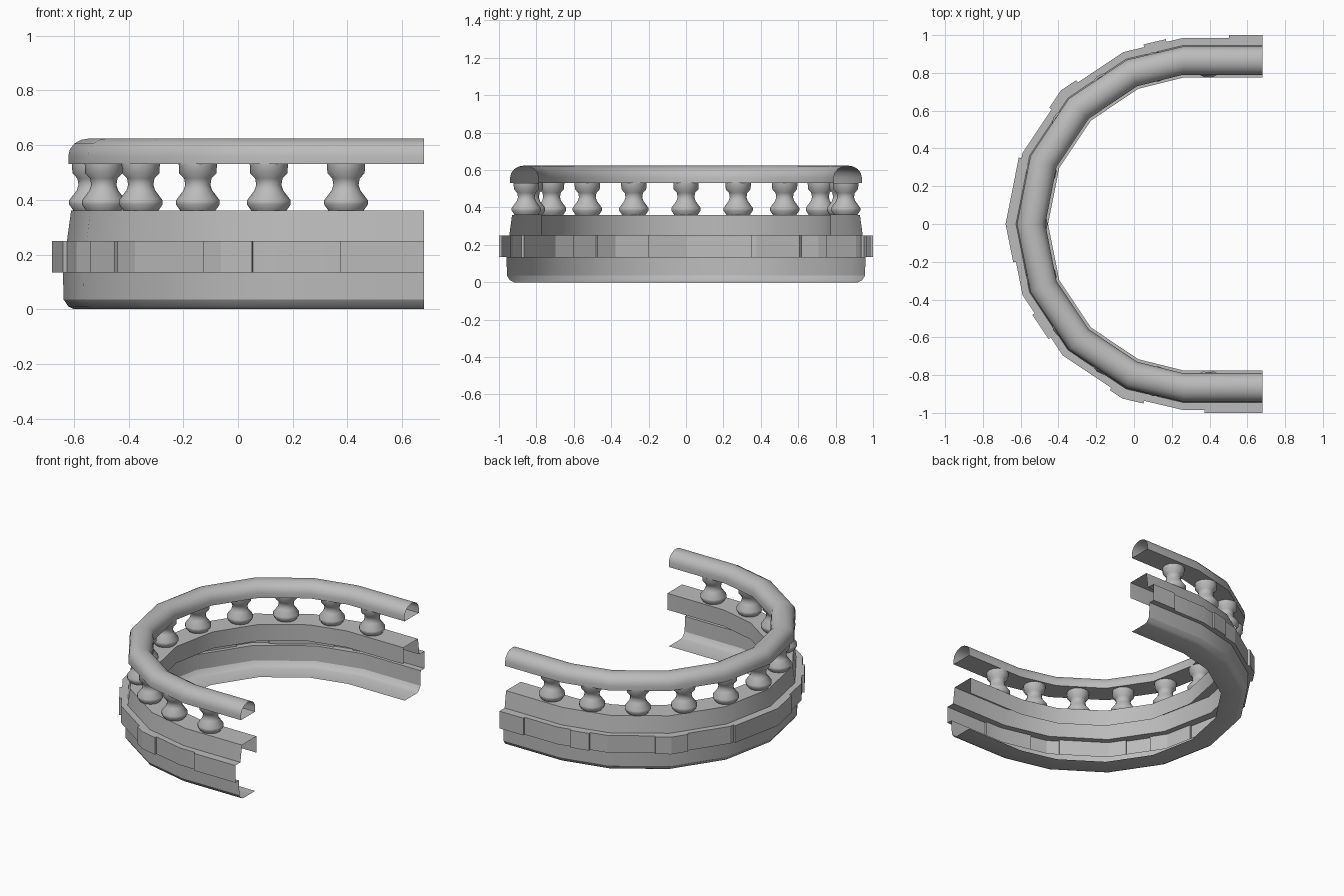
import bpy, bmesh, math
from mathutils import Vector

cube = bpy.data.objects.get("Cube")
if cube:
    bpy.data.objects.remove(cube)

stone = bpy.data.materials.new("grey stone")
stone.use_nodes = True
GREY = (0.5, 0.5, 0.5, 1)
stone.diffuse_color = GREY
bsdf = stone.node_tree.nodes["Principled BSDF"]
bsdf.inputs["Base Color"].default_value = GREY
bsdf.inputs["Roughness"].default_value = 0.8

CENTRE = 0.32      # centre of the half circle
END = 0.68         # open ends of the balcony
STEP = 22.5        # turn per segment


def corner(i, r):
    """Corner i of the U-shaped path; 0 is the middle, +-5 the open ends."""
    side = 1 if i > 0 else -1
    if abs(i) == 5:
        return Vector((END, side * r, 0))
    if abs(i) == 4:
        return Vector((0.26, side * r, 0))
    a = math.radians(i * STEP)
    return Vector((CENTRE - r * math.cos(a), r * math.sin(a), 0))


def on_path(t, r):
    i = min(math.floor(t), 4)
    return corner(i, r).lerp(corner(i + 1, r), t - i)


def finish(name, bm, angle=30):
    bmesh.ops.remove_doubles(bm, verts=bm.verts, dist=0.0001)
    bmesh.ops.recalc_face_normals(bm, faces=bm.faces)
    mesh = bpy.data.meshes.new(name)
    bm.to_mesh(mesh)
    bm.free()
    mesh.materials.append(stone)
    ob = bpy.data.objects.new(name, mesh)
    bpy.context.scene.collection.objects.link(ob)
    bpy.ops.object.select_all(action='DESELECT')
    ob.select_set(True)
    bpy.context.view_layer.objects.active = ob
    bpy.ops.object.shade_smooth_by_angle(angle=math.radians(angle))
    return ob


def sweep(name, stations, closed=False, angle=30):
    """Skin a row of (path position, profile) stations."""
    bm = bmesh.new()
    rows = []
    for t, profile in stations:
        rows.append([bm.verts.new(on_path(t, r) + Vector((0, 0, z))) for r, z in profile])
    n = len(rows[0])
    for a, b in zip(rows, rows[1:]):
        for k in range(n if closed else n - 1):
            m = (k + 1) % n
            bm.faces.new((a[k], a[m], b[m], b[k]))
    return finish(name, bm, angle)


CORNERS = range(-5, 6)

# Lower base with an inward lip
base = [(0.79, 0), (0.92, 0), (0.94, 0.01), (0.957, 0.035), (0.96, 0.135)]
sweep("lower_base", [(t, base) for t in CORNERS])

# Upper channel that carries the balusters
channel = [(0.945, 0.25), (0.93, 0.36), (0.775, 0.36), (0.775, 0.25)]
sweep("upper_channel", [(t, channel) for t in CORNERS])

# Band of stone blocks, every other one standing proud
edges = [-5, -4.27, -3.35, -2.8, -1.7, -1.3, -0.53,
         0.92, 1.72, 2.25, 3.35, 3.72, 4.58, 5]
stations = []
for k, (a, b) in enumerate(zip(edges, edges[1:])):
    r = 0.985 if k % 2 else 1.0
    band = [(0.96, 0.135), (r, 0.135), (r, 0.25), (0.945, 0.25)]
    inner = [c for c in CORNERS if a < c < b]
    stations += [(t, band) for t in [a, *inner, b]]
sweep("block_band", stations, angle=15)

# Rounded hand rail
rail = [(0.79, 0.53)]
for k in range(9):
    a = math.pi * k / 8
    rail.append((0.865 - 0.075 * math.cos(a), 0.56 + 0.064 * math.sin(a)))
rail.append((0.94, 0.53))
sweep("hand_rail", [(t, rail) for t in CORNERS], closed=True)

# Turned balusters
turned = [(0.064, 0.36), (0.08, 0.383), (0.08, 0.398), (0.052, 0.435), (0.046, 0.455),
          (0.05, 0.478), (0.068, 0.497), (0.07, 0.532)]
SIDES = 14
for k in range(-5, 6):
    a = math.radians(19 * k)
    x, y = CENTRE - 0.857 * math.cos(a), 0.857 * math.sin(a)
    bm = bmesh.new()
    rings = []
    for r, z in turned:
        rings.append([bm.verts.new((x + r * math.cos(math.tau * s / SIDES),
                                    y + r * math.sin(math.tau * s / SIDES), z))
                      for s in range(SIDES)])
    for low, high in zip(rings, rings[1:]):
        for s in range(SIDES):
            m = (s + 1) % SIDES
            bm.faces.new((low[s], low[m], high[m], high[s]))
    finish(f"baluster_{k + 6}", bm, 40)
